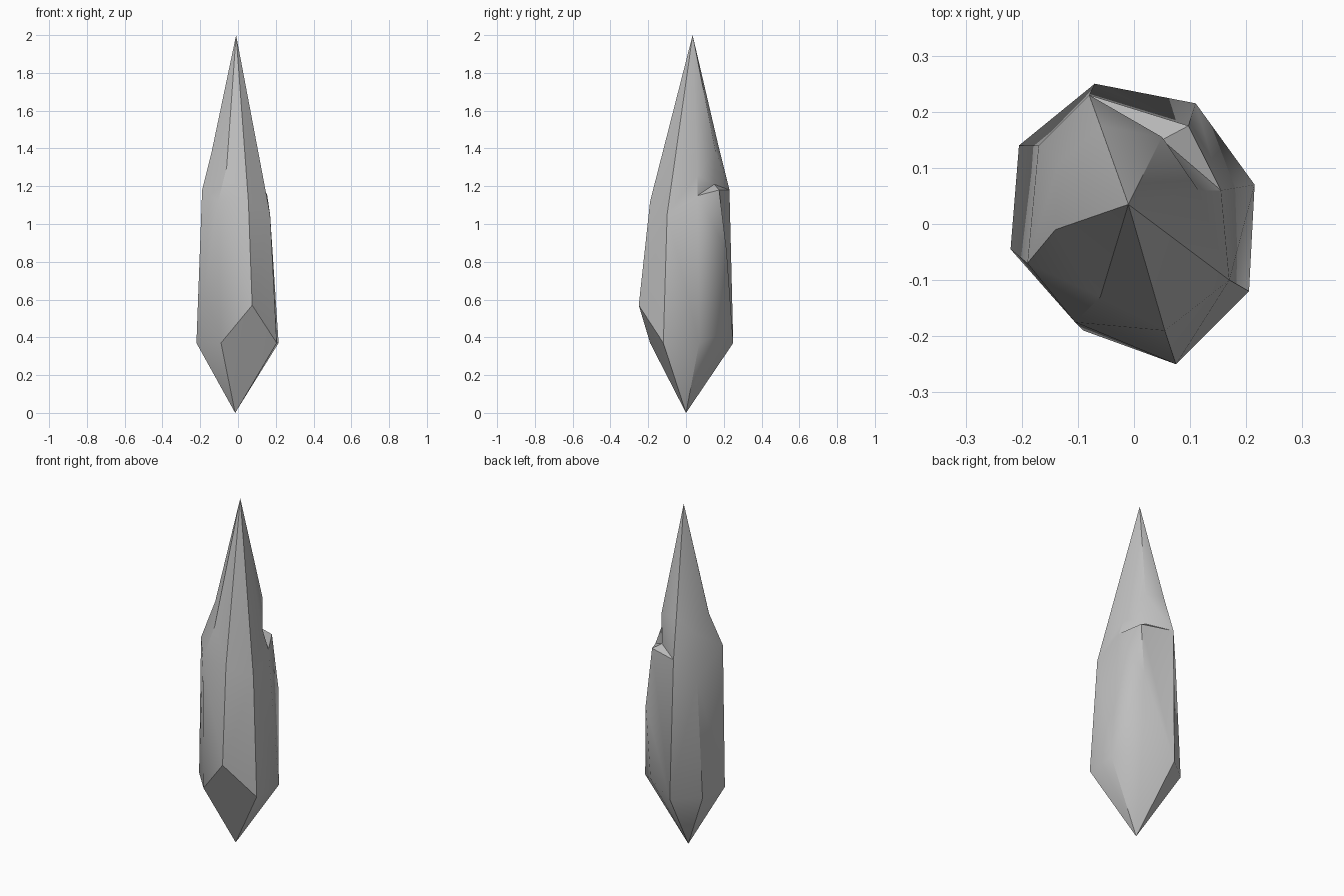
import bpy
import bmesh
import math

default_cube = bpy.data.objects.get("Cube")
if default_cube:
    bpy.data.objects.remove(default_cube, do_unlink=True)


def make_material(name, colour):
    material = bpy.data.materials.new(name)
    material.use_nodes = True
    material.diffuse_color = colour
    shader = next(n for n in material.node_tree.nodes if n.type == "BSDF_PRINCIPLED")
    shader.inputs["Base Color"].default_value = colour
    shader.inputs["Roughness"].default_value = 0.6
    return material


# Both ends of the crystal
bottom_point = (-0.015, 0, 0)
top_point = (-0.01, 0.035, 2)

# Ridges of the crystal, counter-clockwise, each listed from low to high
ridge_right_side = [(0.215, 0.07, 0.37), (0.155, 0.06, 1.15), (0.115, 0.06, 1.26)]
ridge_notched = [(0.1, 0.185, 0.42), (0.11, 0.215, 0.86), (0.097, 0.175, 1.18),
                 (0.05, 0.15, 1.21), (0.05, 0.155, 1.39)]
ridge_back = [(-0.07, 0.25, 0.37), (-0.08, 0.23, 1.18), (-0.06, 0.175, 1.4)]
ridge_back_side = [(-0.205, 0.14, 0.37), (-0.17, 0.14, 1.05), (-0.135, 0.105, 1.3)]
ridge_side = [(-0.22, -0.045, 0.37), (-0.19, -0.07, 1.18), (-0.14, -0.01, 1.38)]
ridge_front_side = [(-0.09, -0.19, 0.37), (-0.105, -0.175, 1.12), (-0.06, -0.13, 1.3)]
ridge_front = [(0.075, -0.25, 0.57), (0.055, -0.19, 1.12)]
ridge_front_corner = [(0.205, -0.12, 0.37), (0.17, -0.1, 1.05)]
ridges = [ridge_right_side, ridge_notched, ridge_back, ridge_back_side,
          ridge_side, ridge_front_side, ridge_front, ridge_front_corner]


def fill_between(bm, left, right):
    """Zip two neighbouring ridges together with triangles, lowest point first."""
    i = j = 0
    while i < len(left) - 1 or j < len(right) - 1:
        go_left = j == len(right) - 1 or (
            i < len(left) - 1 and left[i + 1].co.z <= right[j + 1].co.z)
        nxt = left[i + 1] if go_left else right[j + 1]
        corners = (left[i], right[j], nxt)
        if len(set(corners)) == len(corners):
            bm.faces.new(corners)
        if go_left:
            i += 1
        else:
            j += 1


# Crystal body
bm = bmesh.new()
bottom = bm.verts.new(bottom_point)
top = bm.verts.new(top_point)
columns = [[bottom] + [bm.verts.new(p) for p in ridge] + [top] for ridge in ridges]
for index, column in enumerate(columns):
    fill_between(bm, column, columns[(index + 1) % len(columns)])
bmesh.ops.recalc_face_normals(bm, faces=bm.faces[:])

mesh = bpy.data.meshes.new("crystal_shard")
bm.to_mesh(mesh)
bm.free()
crystal = bpy.data.objects.new("crystal_shard", mesh)
bpy.context.collection.objects.link(crystal)
mesh.materials.append(make_material("pale_grey_stone", (0.52, 0.52, 0.52, 1)))

# Soft facets with crisp ridges
bpy.ops.object.select_all(action="DESELECT")
crystal.select_set(True)
bpy.context.view_layer.objects.active = crystal
bpy.ops.object.shade_smooth_by_angle(angle=math.radians(35))
